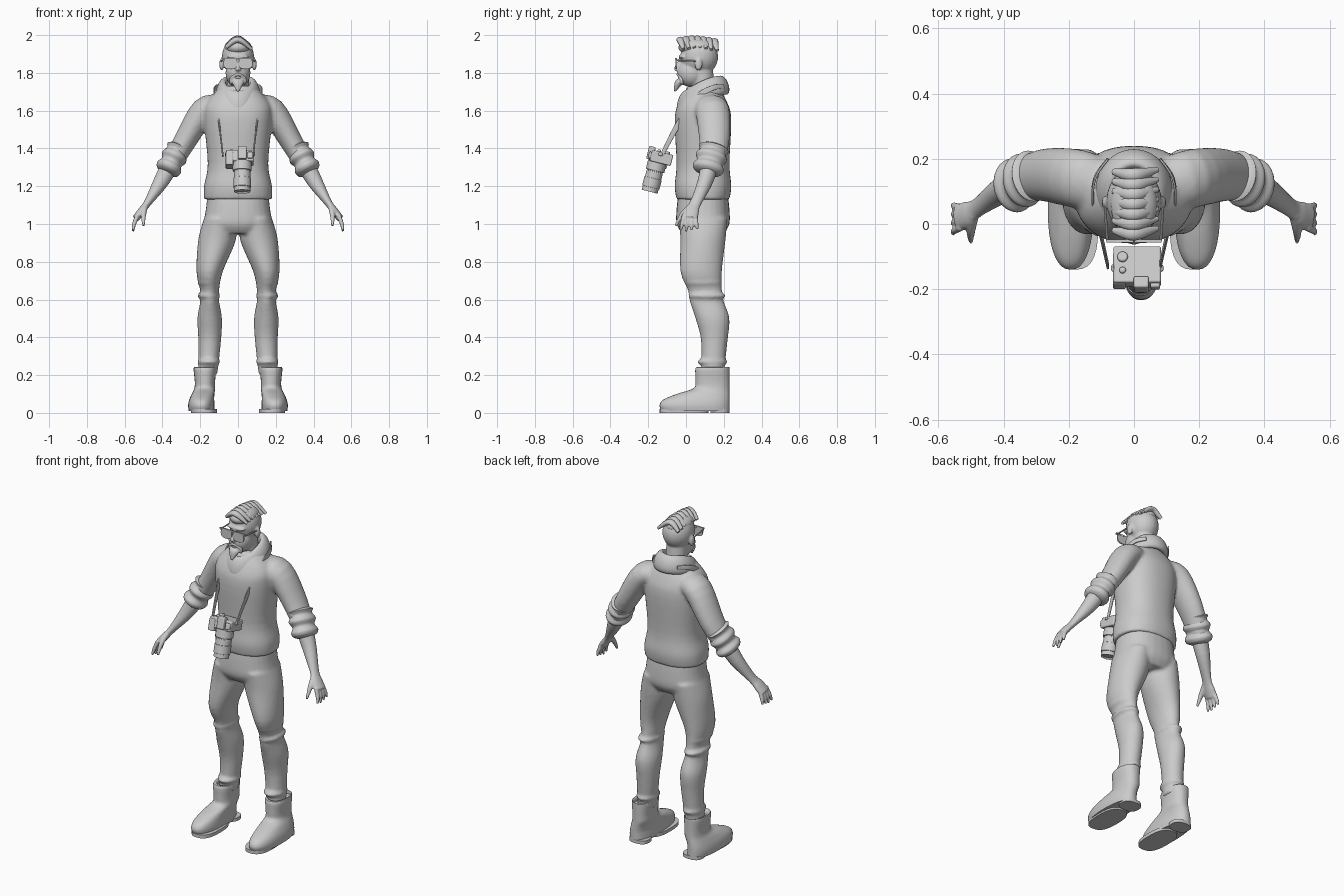
import bpy, bmesh, math
from mathutils import Vector, Matrix

old = bpy.data.objects.get("Cube")
if old:
    bpy.data.objects.remove(old)

grey = bpy.data.materials.new("plain_grey")
grey.use_nodes = True
grey.diffuse_color = (.6, .6, .6, 1)
grey.node_tree.nodes["Principled BSDF"].inputs["Base Color"].default_value = grey.diffuse_color

ACROSS, DEPTH, UP = Vector((1, 0, 0)), Vector((0, 1, 0)), Vector((0, 0, 1))
SIDES = (1, -1)


def smooth_path(rings, steps):
    """Catmull-Rom through rings of (x, y, z, half width, half depth)."""
    points = [Vector(ring if len(ring) == 5 else (*ring, ring[-1])) for ring in rings]
    padded = [points[0], *points, points[-1]]
    path = []
    for before, start, end, after in zip(padded, padded[1:], padded[2:], padded[3:]):
        leave, arrive, chord = (end - before) / 2, (after - start) / 2, end - start
        for k in range(steps):
            t = k / steps
            path.append(start + leave * t + (3 * chord - 2 * leave - arrive) * t * t
                        + (leave + arrive - 2 * chord) * t * t * t)
    return path + [points[-1]]


def skin_rows(bm, rows, closed=False):
    loops = [[bm.verts.new(point) for point in row] for row in rows]
    for low, high in zip(loops, loops[1:] + loops[:1] if closed else loops[1:]):
        for a, b, c, d in zip(low, low[1:] + low[:1], high[1:] + high[:1], high):
            bm.faces.new((a, b, c, d))
    if not closed:
        bm.faces.new(loops[0])
        bm.faces.new(loops[-1])


def loft(bm, rings, ref=ACROSS, flat=False, sides=28, power=2, steps=4):
    """Capped tube of superellipse sections, half width measured along ref."""
    path = smooth_path(rings, steps)
    rows = []
    for i, ring in enumerate(path):
        ahead, behind = path[min(i + 1, len(path) - 1)], path[max(i - 1, 0)]
        along = UP if flat else (ahead.xyz - behind.xyz).normalized()
        wide = (ref - along * ref.dot(along)).normalized()
        deep = along.cross(wide)
        row = []
        for j in range(sides):
            c, s = math.cos(math.tau * j / sides), math.sin(math.tau * j / sides)
            u = ring[3] * math.copysign(abs(c) ** (2 / power), c)
            v = ring[4] * math.copysign(abs(s) ** (2 / power), s)
            row.append(ring.xyz + wide * u + deep * v)
        rows.append(row)
    skin_rows(bm, rows)


def placed(centre, size):
    return Matrix.Translation(centre) @ Matrix.Diagonal((*size, 1))


def ball(bm, centre, size):
    bmesh.ops.create_uvsphere(bm, u_segments=24, v_segments=16, radius=1, matrix=placed(centre, size))


def box(bm, centre, size):
    bmesh.ops.create_cube(bm, size=1, matrix=placed(centre, size))


def rod(bm, centre, radius, depth):
    bmesh.ops.create_cone(bm, cap_ends=True, segments=32, radius1=radius, radius2=radius,
                          depth=depth, matrix=Matrix.Translation(centre))


def finish(name, bm, mirror=False, voxel=0, relax=4, bevel=0):
    """Turn the bmesh into an object; voxel fuses overlapping pieces into one skin."""
    bmesh.ops.recalc_face_normals(bm, faces=bm.faces)
    mesh = bpy.data.meshes.new(name)
    bm.to_mesh(mesh)
    bm.free()
    mesh.materials.append(grey)
    ob = bpy.data.objects.new(name, mesh)
    bpy.context.collection.objects.link(ob)
    for other in bpy.context.selected_objects:
        other.select_set(False)
    ob.select_set(True)
    bpy.context.view_layer.objects.active = ob
    bpy.ops.object.shade_smooth_by_angle(angle=math.radians(40))
    if mirror:
        ob.modifiers.new("Mirror", 'MIRROR').use_mirror_merge = False
    if bevel:
        rounding = ob.modifiers.new("Bevel", 'BEVEL')
        rounding.width, rounding.segments = bevel, 3
    if voxel:
        fuse = ob.modifiers.new("Remesh", 'REMESH')
        fuse.mode, fuse.voxel_size, fuse.use_smooth_shade = 'VOXEL', voxel, True
        soften = ob.modifiers.new("Smooth", 'SMOOTH')
        soften.factor, soften.iterations = .5, relax
    return ob


# Sweater: torso and sleeves fused
bm = bmesh.new()
torso = ((1.13, .18, .14), (1.2, .18, .15), (1.32, .16, .14), (1.55, .18, .15), (1.64, .17, .13), (1.73, .09, .08))
loft(bm, [(0, .09, z, wide, deep) for z, wide, deep in torso], flat=True, sides=40, power=2.3)
for s in SIDES:
    loft(bm, [(s * .1, .12, 1.62, .08, .06), (s * .18, .14, 1.6, .09, .07), (s * .28, .15, 1.44, .08, .06),
              (s * .36, .13, 1.3, .06, .05)], ref=DEPTH)
finish("sweater", bm, voxel=.009, relax=6)

# Rolled cuffs: rippled sleeve ends
bm = bmesh.new()
elbow, cuff_end = Vector((.31, .15, 1.41)), Vector((.38, .11, 1.27))
ripples = []
for i in range(15):
    t = i / 14
    radius = (.07 + .007 * math.cos(t * 5 * math.pi)) * (.7 if i in (0, 14) else 1)
    ripples.append((*elbow.lerp(cuff_end, t), radius * 1.1, radius * .9))
loft(bm, ripples, ref=DEPTH, steps=2)
finish("sleeve_cuffs", bm, mirror=True)

# Forearms and hands
bm = bmesh.new()
loft(bm, [(.35, .13, 1.33, .05), (.41, .1, 1.22, .04), (.48, .05, 1.11, .03, .02),
          (.51, .03, 1.07, .04, .02), (.54, .02, 1.03, .04, .02)], ref=DEPTH)
for finger in range(4):
    root, tip = .02 * finger - .01, .03 * finger - .03
    reach = .96 + .006 * abs(finger - 1)
    loft(bm, [(.53, root, 1.05, .012), (.55, (root + tip) / 2, 1, .011), (.555, tip, reach, .006)], sides=12)
loft(bm, [(.49, .03, 1.1, .016), (.5, -.02, 1.05, .014), (.5, -.055, .99, .007)], sides=12)
finish("forearms_and_hands", bm, mirror=True, voxel=.005, relax=3)

# Trousers: hips and legs fused, with folds at knee and ankle
bm = bmesh.new()
hips = ((1.17, .16, .13), (1.08, .17, .14), (1, .18, .14), (.95, .15, .11))
loft(bm, [(0, .09, z, wide, deep) for z, wide, deep in hips], flat=True, power=2.3)
leg = ((.1, .09, 1.03, .08, .13), (.11, .09, .92, .1, .12), (.15, .08, .75, .07, .11), (.15, .1, .65, .05, .09),
       (.15, .11, .59, .05, .09), (.15, .14, .5, .065, .09), (.15, .15, .38, .06, .07), (.16, .14, .2, .05, .06))
for s in SIDES:
    loft(bm, [(s * x, *rest) for x, *rest in leg], flat=True)
    for y, z, deep in ((.09, .69, .1), (.11, .62, .1), (.14, .27, .08)):
        ball(bm, (s * .155, y, z), (.06, deep, .025))
finish("trousers", bm, voxel=.009, relax=5)

# Boots: every level runs from the heel line to its own front
HEEL = .23
bm = bmesh.new()
levels = ((.01, -.13, .068), (.04, -.14, .07), (.07, -.12, .066), (.1, -.05, .06), (.13, .04, .055),
          (.17, .05, .054), (.235, .05, .06), (.24, .07, .05), (.22, .08, .045))
loft(bm, [(.18 - front / 10, (HEEL + front) / 2, z, wide, (HEEL - front) / 2) for z, front, wide in levels],
     flat=True, sides=36, power=2.3)
finish("boots", bm, mirror=True)
bm = bmesh.new()
for middle, wide, half in ((-.01, .07, .13), (.18, .06, .05)):
    loft(bm, [(.18, middle, z, wide, half) for z in (0, .02)], flat=True, power=2.6, steps=1)
finish("boot_soles", bm, mirror=True)

# Draped cowl collar: a leaning roll that drops to a point at the front
bm = bmesh.new()
rows = []
for j in range(64):
    turn = math.tau * j / 64
    front = (1 - math.cos(turn)) / 2
    drop = front ** 1.7
    row = []
    for k in range(20):
        c, s = math.cos(math.tau * k / 20), math.sin(math.tau * k / 20)
        out = .026 * c - .014 * s
        row.append(((.095 + out) * (1 - .1 * front) * math.sin(turn), .09 + (.11 + out) * math.cos(turn),
                    1.735 - .095 * drop + (.05 + .015 * drop) * s))
    rows.append(row)
skin_rows(bm, rows, closed=True)
finish("cowl_collar", bm)

# Head: skull, jaw, chin, neck, nose, brow and ears fused
bm = bmesh.new()
ball(bm, (0, .07, 1.885), (.085, .1, .1))
ball(bm, (0, .03, 1.8), (.066, .076, .076))
ball(bm, (0, -.01, 1.765), (.036, .03, .03))
loft(bm, [(0, .1, 1.66, .06), (0, .08, 1.84, .06)], flat=True)
loft(bm, [(0, -.03, 1.87, .01), (0, -.05, 1.82, .015), (0, -.04, 1.81, .01)], flat=True, sides=16)
ball(bm, (0, -.02, 1.885), (.06, .02, .012))
for s in SIDES:
    ball(bm, (s * .087, .066, 1.845), (.012, .02, .034))
finish("head", bm, voxel=.006)

# Moustache and pointed beard
bm = bmesh.new()
for s in SIDES:
    loft(bm, [(0, -.045, 1.795, .009), (s * .036, -.026, 1.77, .009), (s * .034, -.02, 1.74, .008)],
         ref=DEPTH, sides=12)
loft(bm, [(0, -.03, 1.77, .018, .014), (0, -.036, 1.75, .032, .024), (0, -.06, 1.7, .005)], flat=True, sides=16)
finish("beard", bm, voxel=.005, relax=2)

# Swept hair: overlapping locks laid across the crown
bm = bmesh.new()
ball(bm, (0, .06, 1.935), (.072, .1, .048))
for lock in range(7):
    y = .03 * lock - .03
    crown = 1.983 - .4 * abs(y - .04) ** 1.5
    loft(bm, [(-.062, y + .01, crown - .04, .01), (0, y, crown, .021, .016),
              (.072, y + .016, crown - .05, .008)], ref=DEPTH, sides=12, steps=6)
finish("hair", bm)

# Sunglasses
bm = bmesh.new()
loft(bm, [(.04, y, 1.85, .037, .029) for y in (-.056, -.048)], power=2.8, steps=1)
box(bm, (.043, -.052, 1.874), (.084, .01, .008))
loft(bm, [(.082, -.05, 1.866, .004), (.09, .07, 1.862, .004)], sides=8)
finish("sunglasses", bm, mirror=True)

# Camera hanging lens-down: body, grip, viewfinder, dials, strap lugs
bm = bmesh.new()
box(bm, (0, 0, 0), (.145, .115, .06))
box(bm, (-.055, -.01, -.016), (.04, .1, .07))
box(bm, (.012, -.06, .012), (.046, .036, .07))
box(bm, (.055, -.055, 0), (.03, .03, .035))
for y, radius in ((.022, .016), (-.02, .01)):
    rod(bm, (-.045, y, .032), radius, .018)
for s in SIDES:
    box(bm, (s * .074, -.01, .018), (.012, .022, .018))
body = finish("camera_body", bm, bevel=.006)
bm = bmesh.new()
for z, radius in ((-.05, .05), (-.1, .044), (-.14, .047), (-.17, .043)):
    rod(bm, (.012, -.016, z), radius, .05 if radius > .045 else .04)
rod(bm, (.012, -.016, -.1), .042, .16)
rim = [face for face in bm.faces if face.calc_center_median().z < -.185]
bmesh.ops.inset_region(bm, faces=rim, thickness=.007)
bmesh.ops.translate(bm, vec=UP * .012, verts=rim[0].verts)
lens = finish("camera_lens", bm, bevel=.002)
for ob in (body, lens):
    ob.location, ob.rotation_euler = (.01, -.13, 1.35), (-.25, 0, 0)

# Neck strap running up under the collar
bm = bmesh.new()
loft(bm, [(.08, -.13, 1.36, .004, .01), (.1, -.04, 1.53, .004, .015), (.125, .06, 1.67, .004, .016),
          (.12, .14, 1.72, .004, .014), (.08, .2, 1.73, .004, .012)], power=4, sides=16, steps=6)
finish("camera_strap", bm, mirror=True)
